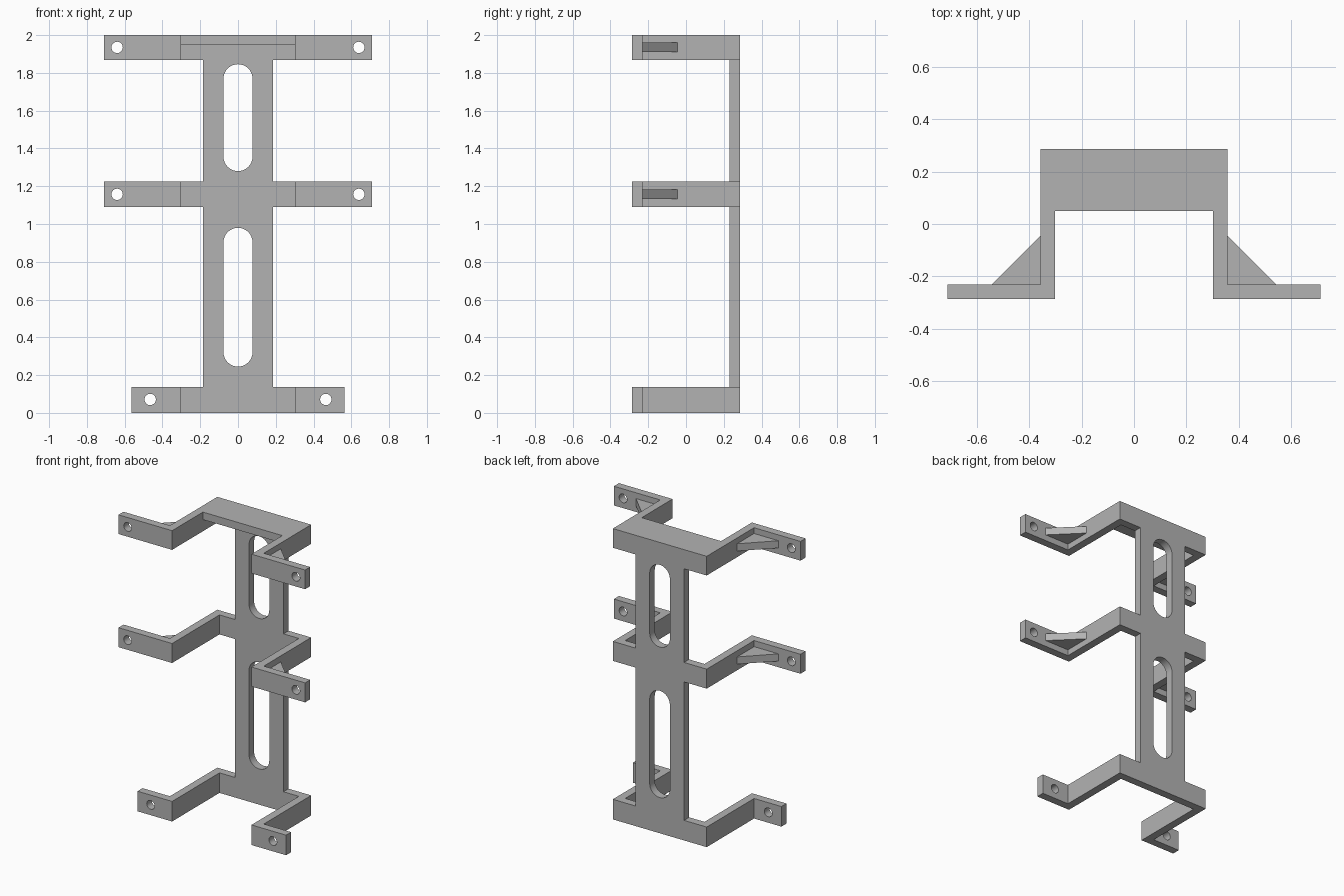
import bpy
import bmesh
import math

cube = bpy.data.objects.get("Cube")
if cube:
    bpy.data.objects.remove(cube, do_unlink=True)

GREY = (0.45, 0.45, 0.45, 1.0)
metal = bpy.data.materials.new("plain grey")
metal.use_nodes = True
metal.diffuse_color = GREY
metal.node_tree.nodes["Principled BSDF"].inputs["Base Color"].default_value = GREY

WALL = 0.055               # sheet thickness
FRONT, BACK = -0.285, 0.285
OUTER = 0.357              # outer half width of the U
PLATE = 0.185              # half width of the back plate


def prism(name, points, low, high, axis="z"):
    """Extrude a closed outline: (x, y) along z, or (x, z) along y."""
    place = (lambda a, b, d: (a, b, d)) if axis == "z" else (lambda a, b, d: (a, d, b))
    bm = bmesh.new()
    face = bm.faces.new([bm.verts.new(place(a, b, low)) for a, b in points])
    top = bmesh.ops.extrude_face_region(bm, geom=[face])
    moved = [v for v in top["geom"] if isinstance(v, bmesh.types.BMVert)]
    bmesh.ops.translate(bm, verts=moved, vec=place(0, 0, high - low))
    bmesh.ops.recalc_face_normals(bm, faces=bm.faces)
    mesh = bpy.data.meshes.new(name)
    bm.to_mesh(mesh)
    bm.free()
    mesh.materials.append(metal)
    obj = bpy.data.objects.new(name, mesh)
    bpy.context.collection.objects.link(obj)
    return obj


def rect(x0, x1, y0, y1):
    return [(x0, y0), (x1, y0), (x1, y1), (x0, y1)]


def stadium(x, z0, z1, radius, steps=16):
    """Upright slot outline; a circle when the two centres coincide."""
    points = []
    for centre, start in ((z1 - radius, 0), (z0 + radius, math.pi)):
        for i in range(steps + 1):
            if i == steps and z1 - z0 <= 2 * radius + 1e-6:
                continue
            a = start + math.pi * i / steps
            points.append((x + radius * math.cos(a), centre + radius * math.sin(a)))
    return points


def bracket_outline(reach):
    """U-shaped strap with outward flanges, mirrored about x = 0."""
    inner = OUTER - WALL
    half = [(inner, BACK - WALL), (inner, FRONT), (reach, FRONT),
            (reach, FRONT + WALL), (OUTER, FRONT + WALL), (OUTER, BACK)]
    return half + [(-x, y) for x, y in reversed(half)]


def combine(target, other, operation):
    mod = target.modifiers.new(operation.lower(), "BOOLEAN")
    mod.operation = operation
    mod.solver = "EXACT"
    mod.object = other
    bpy.context.view_layer.objects.active = target
    bpy.ops.object.modifier_apply(modifier=mod.name)
    bpy.data.objects.remove(other, do_unlink=True)


# Back plate
frame = prism("mount_frame", rect(-PLATE, PLATE, BACK - WALL, BACK), 0, 2)

# Three brackets: name, bottom, top, flange reach, hole x, hole z
brackets = [("lower", 0.0, 0.138, 0.565, 0.465, 0.071),
            ("middle", 1.09, 1.224, 0.71, 0.64, 1.157),
            ("upper", 1.868, 2.0, 0.71, 0.64, 1.935)]
for name, low, high, reach, hole_x, hole_z in brackets:
    combine(frame, prism(name + "_bracket", bracket_outline(reach), low, high), "UNION")

# Shelf closing the top of the upper bracket
combine(frame, prism("top_shelf", rect(-0.33, 0.33, 0.05, 0.26), 1.948, 2.0), "UNION")

# Long slots in the back plate
for low, high in ((0.245, 0.98), (1.28, 1.846)):
    slot = prism("slot_cutter", stadium(0, low, high, 0.077), 0.15, 0.4, "y")
    combine(frame, slot, "DIFFERENCE")

# Screw holes in the flanges
for name, low, high, reach, hole_x, hole_z in brackets:
    for side in (-1, 1):
        r = 0.03
        hole = prism("hole_cutter", stadium(side * hole_x, hole_z - r, hole_z + r, r),
                     -0.4, -0.15, "y")
        combine(frame, hole, "DIFFERENCE")

# Triangular gussets behind the middle and upper flanges
for name, low, high, reach, hole_x, hole_z in brackets[1:]:
    for side, label in ((-1, "right"), (1, "left")):
        corner = [(OUTER, FRONT + WALL), (0.542, FRONT + WALL), (OUTER, -0.045)]
        prism(f"{name}_{label}_gusset", [(side * x, y) for x, y in corner],
              hole_z - 0.025, hole_z + 0.025)

# Smooth the rounded slot ends and holes only
bpy.ops.object.select_all(action="DESELECT")
frame.select_set(True)
bpy.context.view_layer.objects.active = frame
bpy.ops.object.shade_smooth_by_angle(angle=math.radians(30))
